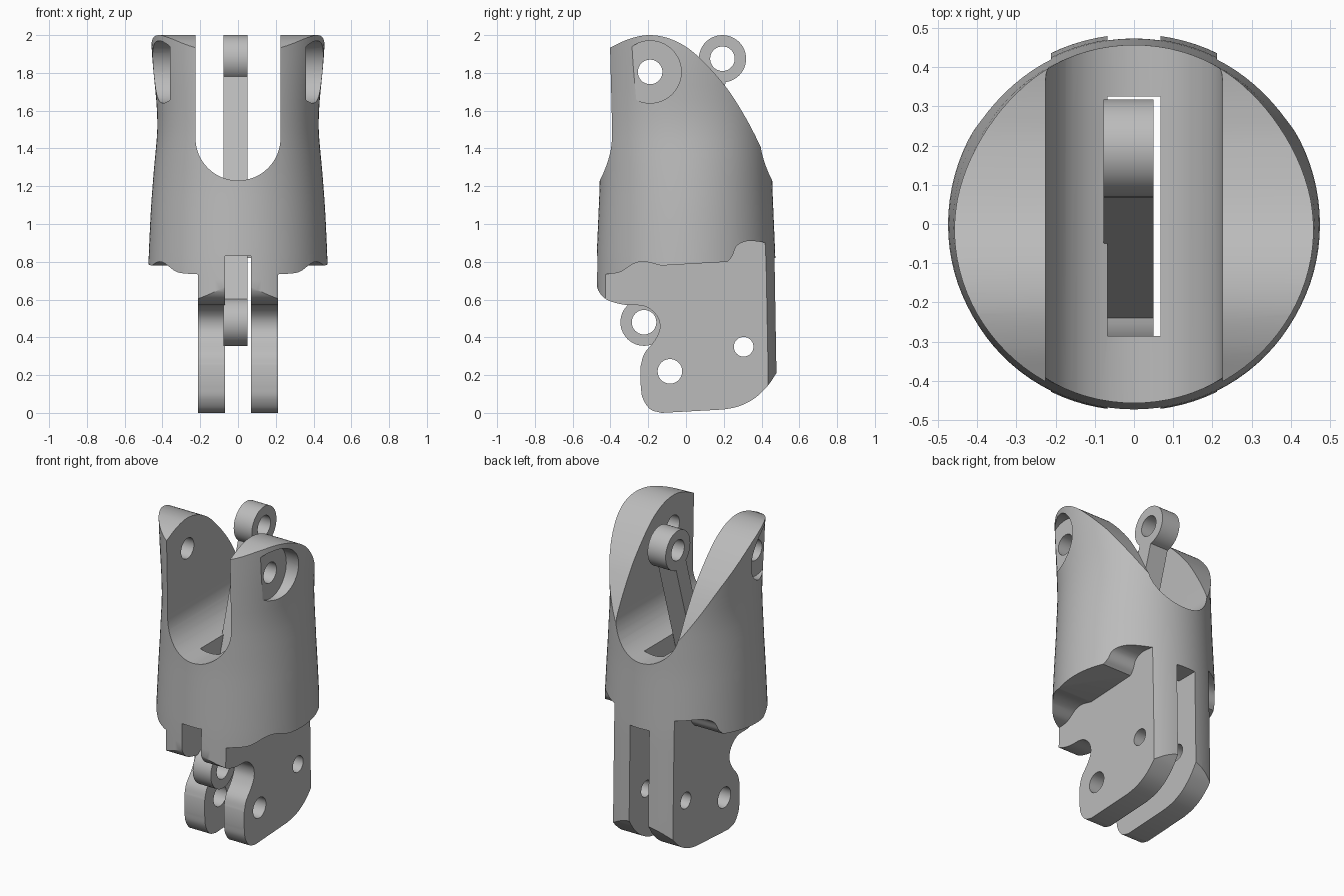
import bpy, bmesh, math
from mathutils import Vector

cube = bpy.data.objects.get("Cube")
if cube:
    bpy.data.objects.remove(cube)

mat = bpy.data.materials.new("plain grey")
mat.use_nodes = True
GREY = (0.5, 0.5, 0.5, 1)
mat.diffuse_color = GREY
mat.node_tree.nodes["Principled BSDF"].inputs["Base Color"].default_value = GREY


def finish(name, bm):
    bmesh.ops.recalc_face_normals(bm, faces=bm.faces)
    me = bpy.data.meshes.new(name)
    bm.to_mesh(me)
    bm.free()
    me.materials.append(mat)
    ob = bpy.data.objects.new(name, me)
    bpy.context.collection.objects.link(ob)
    return ob


def spline(pts, n=6):
    """Smooth curve through a few points."""
    p = [Vector(q) for q in pts]
    p = [2 * p[0] - p[1]] + p + [2 * p[-1] - p[-2]]
    out = []
    for a, b, c, d in zip(p, p[1:], p[2:], p[3:]):
        for i in range(n):
            t = i / n
            out.append(0.5 * (2 * b + (c - a) * t + (2 * a - 5 * b + 4 * c - d) * t * t
                              + (3 * b - a - 3 * c + d) * t ** 3))
    return [tuple(q) for q in out] + [tuple(p[-2])]


def circle(y, z, r, n=48):
    return [(y + r * math.cos(math.tau * i / n), z + r * math.sin(math.tau * i / n)) for i in range(n)]


def slab(name, outline, x0, x1):
    """Side outline (y, z) extruded across x."""
    bm = bmesh.new()
    face = bm.faces.new([bm.verts.new((x0, y, z)) for y, z in outline])
    new = bmesh.ops.extrude_face_region(bm, geom=[face])["geom"]
    moved = [v for v in new if isinstance(v, bmesh.types.BMVert)]
    bmesh.ops.translate(bm, verts=moved, vec=(x1 - x0, 0, 0))
    return finish(name, bm)


def boolean(ob, tool, op="DIFFERENCE"):
    mod = ob.modifiers.new(op, "BOOLEAN")
    mod.operation, mod.object, mod.solver = op, tool, "EXACT"
    bpy.context.view_layer.objects.active = ob
    bpy.ops.object.modifier_apply(modifier=mod.name)
    bpy.data.objects.remove(tool)


def smooth(ob):
    bpy.ops.object.select_all(action="DESELECT")
    ob.select_set(True)
    bpy.context.view_layer.objects.active = ob
    bpy.ops.object.shade_smooth_by_angle(angle=math.radians(30))


# Tapered round body, gently scooped on both sides
def radius(z):
    keys = [(-0.1, 0.486), (0.2, 0.484), (0.8, 0.474), (1.2, 0.457), (1.5, 0.453), (2.1, 0.464)]
    for (a, ra), (b, rb) in zip(keys, keys[1:]):
        if z <= b:
            return ra + (rb - ra) * (z - a) / (b - a)
    return keys[-1][1]


SEGS, RINGS = 96, 30
bm = bmesh.new()
rings = []
for i in range(RINGS + 1):
    z = -0.1 + 2.2 * i / RINGS
    ring = []
    for k in range(SEGS):
        a = math.tau * k / SEGS
        dent = 0.027 * math.exp(-((z - 1.55) / 0.27) ** 2) * math.cos(a) ** 4
        r = radius(z) - dent
        ring.append(bm.verts.new((r * math.cos(a), r * math.sin(a), z)))
    rings.append(ring)
for lo, hi in zip(rings, rings[1:]):
    for k in range(SEGS):
        j = (k + 1) % SEGS
        bm.faces.new((lo[k], lo[j], hi[j], hi[k]))
bm.faces.new(rings[0])
bm.faces.new(rings[-1])
body = finish("body", bm)

# Side silhouette: domed top, sloped back, front lip and clevis prongs
silhouette = (
    [(-0.6, 1.85)]
    + spline([(-0.41, 1.93), (-0.3, 1.98), (-0.19, 2.0), (-0.07, 1.975), (0.05, 1.9),
              (0.2, 1.74), (0.3, 1.59), (0.38, 1.44), (0.45, 1.28), (0.6, 0.9)])
    + [(0.6, 0.38)]
    + spline([(0.475, 0.205), (0.43, 0.14), (0.36, 0.075), (0.28, 0.035), (0.2, 0.018)])
    + spline([(-0.13, 0.0), (-0.19, 0.02), (-0.23, 0.08), (-0.24, 0.15)])
    + spline([(-0.24, 0.25), (-0.22, 0.315), (-0.165, 0.385), (-0.138, 0.45), (-0.155, 0.515),
              (-0.22, 0.565), (-0.33, 0.573), (-0.42, 0.6), (-0.465, 0.65), (-0.48, 0.72)])
    + [(-0.6, 0.8)])
boolean(body, slab("side_shape", silhouette, -1, 1), "INTERSECT")

# Remove the material outside the prongs, under the skirt
skirt = ([(-0.7, -0.2), (0.7, -0.2), (0.7, 0.9)]
         + spline([(0.42, 0.902), (0.33, 0.91), (0.27, 0.885), (0.245, 0.83), (0.22, 0.8)])
         + spline([(-0.13, 0.78), (-0.22, 0.8), (-0.28, 0.788), (-0.35, 0.745), (-0.43, 0.733)])
         + [(-0.7, 0.733)])
for s in (-1, 1):
    boolean(body, slab("skirt_cut", skirt, s * 0.212, s))

# U-shaped channel running front to back
bm = bmesh.new()
u = [(0.225 * math.cos(a), 1.455 + 0.225 * math.sin(a))
     for a in (math.pi + math.pi * i / 32 for i in range(33))]
u += [(0.225, 2.3), (-0.225, 2.3)]
face = bm.faces.new([bm.verts.new((x, -1, z)) for x, z in u])
new = bmesh.ops.extrude_face_region(bm, geom=[face])["geom"]
bmesh.ops.translate(bm, verts=[v for v in new if isinstance(v, bmesh.types.BMVert)], vec=(0, 2, 0))
boolean(body, finish("channel_cut", bm))

# Slot between the prongs, opening up into the channel
slot = [(-0.7, -0.2), (0.7, -0.2), (0.7, 0.82), (0.325, 0.82), (0.325, 1.5),
        (-0.285, 1.5), (-0.285, 0.83), (-0.7, 0.83)]
boolean(body, slab("slot_cut", slot, -0.068, 0.068))

# Pin holes and the round recesses around the upper pin
for y, z, r in ((-0.19, 1.805, 0.065), (-0.085, 0.22, 0.065), (0.305, 0.35, 0.052)):
    boolean(body, slab("pin_hole", circle(y, z, r), -1, 1))
for s in (-1, 1):
    boolean(body, slab("recess", circle(-0.19, 1.805, 0.165), s * 0.36, s))
smooth(body)

# Link bar with an eye at each end, passing through the slot
top, low = Vector((0.193, 1.875)), Vector((-0.222, 0.48))
side = (top - low).orthogonal().normalized() * 0.052
bar = [tuple(p) for p in (top + side, top - side, low - side, low + side)]
link = slab("link", bar, -0.078, 0.05)
for eye in (top, low):
    boolean(link, slab("eye", circle(*eye, 0.125), -0.078, 0.05), "UNION")
for eye in (top, low):
    boolean(link, slab("eye_hole", circle(*eye, 0.065), -1, 1))
smooth(link)
